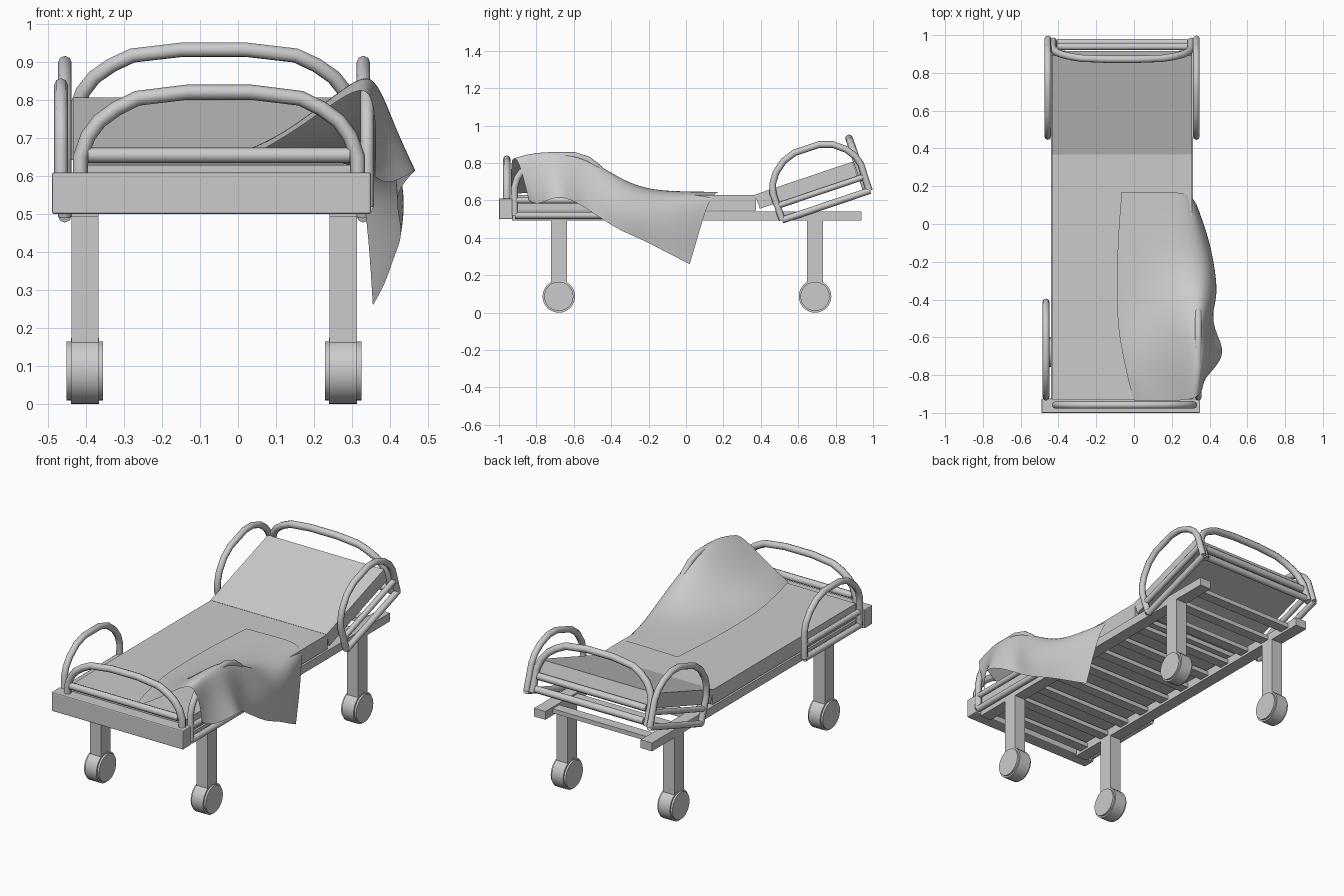
import bpy, bmesh, math
from mathutils import Matrix, Vector

if "Cube" in bpy.data.objects:
    bpy.data.objects.remove(bpy.data.objects["Cube"])

CX = -0.063  # bed centre line; the draped blanket widens the right side
FLAT = Matrix.Translation((0, -0.915, 0.52))
HEAD = Matrix.Translation((0, 0.515, 0.495)) @ Matrix.Rotation(math.radians(18.6), 4, 'X')
I = Matrix.Identity(4)


def box(name, x, y, z, mat=I, bevel=0.0):
    bm = bmesh.new()
    bmesh.ops.create_cube(bm, size=1)
    for v in bm.verts:
        v.co = [(r[0] + r[1]) / 2 + c * (r[1] - r[0]) for r, c in zip((x, y, z), v.co)]
    me = bpy.data.meshes.new(name)
    bm.to_mesh(me)
    bm.free()
    ob = bpy.data.objects.new(name, me)
    bpy.context.collection.objects.link(ob)
    ob.matrix_world = mat
    if bevel:
        m = ob.modifiers.new("edge", 'BEVEL')
        m.width, m.segments = bevel, 2
    return ob


def tube(name, pts, r, mat=I):
    cu = bpy.data.curves.new(name, 'CURVE')
    cu.dimensions = '3D'
    cu.bevel_depth, cu.bevel_resolution, cu.use_fill_caps = r, 2, True
    sp = cu.splines.new('POLY')
    sp.points.add(len(pts) - 1)
    for p, c in zip(sp.points, pts):
        p.co = (*c, 1)
    ob = bpy.data.objects.new(name, cu)
    bpy.context.collection.objects.link(ob)
    ob.matrix_world = mat
    bpy.context.view_layer.objects.active = ob
    ob.select_set(True)
    bpy.ops.object.convert(target='MESH')
    bpy.ops.object.shade_smooth_by_angle(angle=math.radians(50))
    ob.select_set(False)
    return ob


def cylinder_x(name, c, r, w):
    bpy.ops.mesh.primitive_cylinder_add(vertices=32, radius=r, depth=w, location=c,
                                        rotation=(0, math.pi / 2, 0))
    ob = bpy.context.object
    ob.name = name
    bpy.ops.object.shade_smooth_by_angle(angle=math.radians(30))
    ob.select_set(False)


# Legs and castors
for sx in (-1, 1):
    for y in (-0.68, 0.69):
        x = CX + sx * 0.34
        box("leg", (x - .036, x + .036), (y - .043, y + .043), (.08, .5))
        cylinder_x("castor_tyre", (x, y, .087), .087, .074)
        cylinder_x("castor_cover", (x, y, .087), .078, .096)

# Under frame: long rails and cross slats
for sx in (-1, 1):
    x = CX + sx * 0.34
    box("side_rail", (x - .036, x + .036), (-.93, .937), (.492, .54))
for i in range(11):
    y = -0.86 + i * 0.17
    box("slat", (CX - .34, CX + .34), (y - .03, y + .03), (.505, .53))

# Mattress in two sections and the foot beam
box("mattress", (CX - .37, CX + .37), (-.93, .375), (.545, .63))
box("raised_mattress", (CX - .37, CX + .37), (-.095, .456), (.096, .176), HEAD)
box("foot_beam", (-.49, .35), (-1.0, -.925), (.5, .61), bevel=.006)

# Side hoops, each with a base bar and a thinner middle bar
half = [(-.248, 0), (-.25, .15), (-.235, .2), (-.2, .25), (-.14, .297), (-.07, .32)]
hoop = half + [(-u, v) for u, v in reversed(half)]
for label, mat, length in (("foot", FLAT, .505), ("head", HEAD, .495)):
    for sx in (-1, 1):
        x = CX + sx * (.403 if label == "foot" else .393)
        k = length / .5
        tube(label + "_side_hoop", [(x, (u + .248) * k, v) for u, v in hoop], .018, mat)
        tube(label + "_base_bar", [(x, 0, 0), (x, length, 0)], .018, mat)
        tube(label + "_middle_bar", [(x, 0, .08), (x, length, .08)], .016, mat)

# End hoops with their cross bars
half = [(-.365, 0), (-.365, .13), (-.345, .185), (-.315, .225), (-.27, .258),
        (-.215, .285), (-.085, .301)]
arch = half + [(-u, v) for u, v in reversed(half)]
for label, mat, y in (("foot", FLAT, -.043), ("head", HEAD, .478)):
    x0 = CX + (.013 if label == "foot" else 0)
    tube(label + "_end_hoop", [(x0 + u, y, v) for u, v in arch], .02, mat)
    for v in (.02, .135 if label == "foot" else .09):
        tube(label + "_end_bar", [(x0 - .345, y, v), (x0 + .345, y, v)], .02, mat)

# Draped blanket: top y, hem y, then (x, z) from the inner edge to the hem
rows = [
    (.17, .02, [(-.065, .642), (.1, .645), (.28, .648), (.325, .60), (.345, .43), (.355, .26)]),
    (.0, -.10, [(-.08, .642), (.1, .645), (.29, .652), (.37, .60), (.40, .45), (.39, .32)]),
    (-.2, -.23, [(-.09, .642), (.1, .648), (.30, .665), (.41, .61), (.435, .5), (.41, .39)]),
    (-.4, -.38, [(-.09, .642), (.1, .655), (.29, .75), (.375, .75), (.46, .58), (.44, .45)]),
    (-.55, -.53, [(-.085, .642), (.1, .67), (.3, .84), (.36, .85), (.385, .68), (.40, .56)]),
    (-.69, -.68, [(-.06, .642), (.11, .70), (.31, .865), (.365, .87), (.43, .74), (.50, .64)]),
    (-.83, -.79, [(-.03, .642), (.12, .70), (.31, .86), (.36, .86), (.375, .73), (.40, .57)]),
    (-.935, -.84, [(.0, .635), (.14, .71), (.3, .83), (.35, .83), (.365, .73), (.36, .60)]),
]
bm = bmesh.new()
grid = []
for y0, y1, prof in rows:
    grid.append([bm.verts.new((x, y0 + (y1 - y0) * max(0, j - 2) / 3, z))
                 for j, (x, z) in enumerate(prof)])
for a, b in zip(grid, grid[1:]):
    for j in range(len(a) - 1):
        bm.faces.new((a[j], b[j], b[j + 1], a[j + 1])).smooth = True
me = bpy.data.meshes.new("blanket")
bm.to_mesh(me)
bm.free()
blanket = bpy.data.objects.new("blanket", me)
bpy.context.collection.objects.link(blanket)
sub = blanket.modifiers.new("smooth", 'SUBSURF')
sub.levels = sub.render_levels = 3
sub.boundary_smooth = 'PRESERVE_CORNERS'
